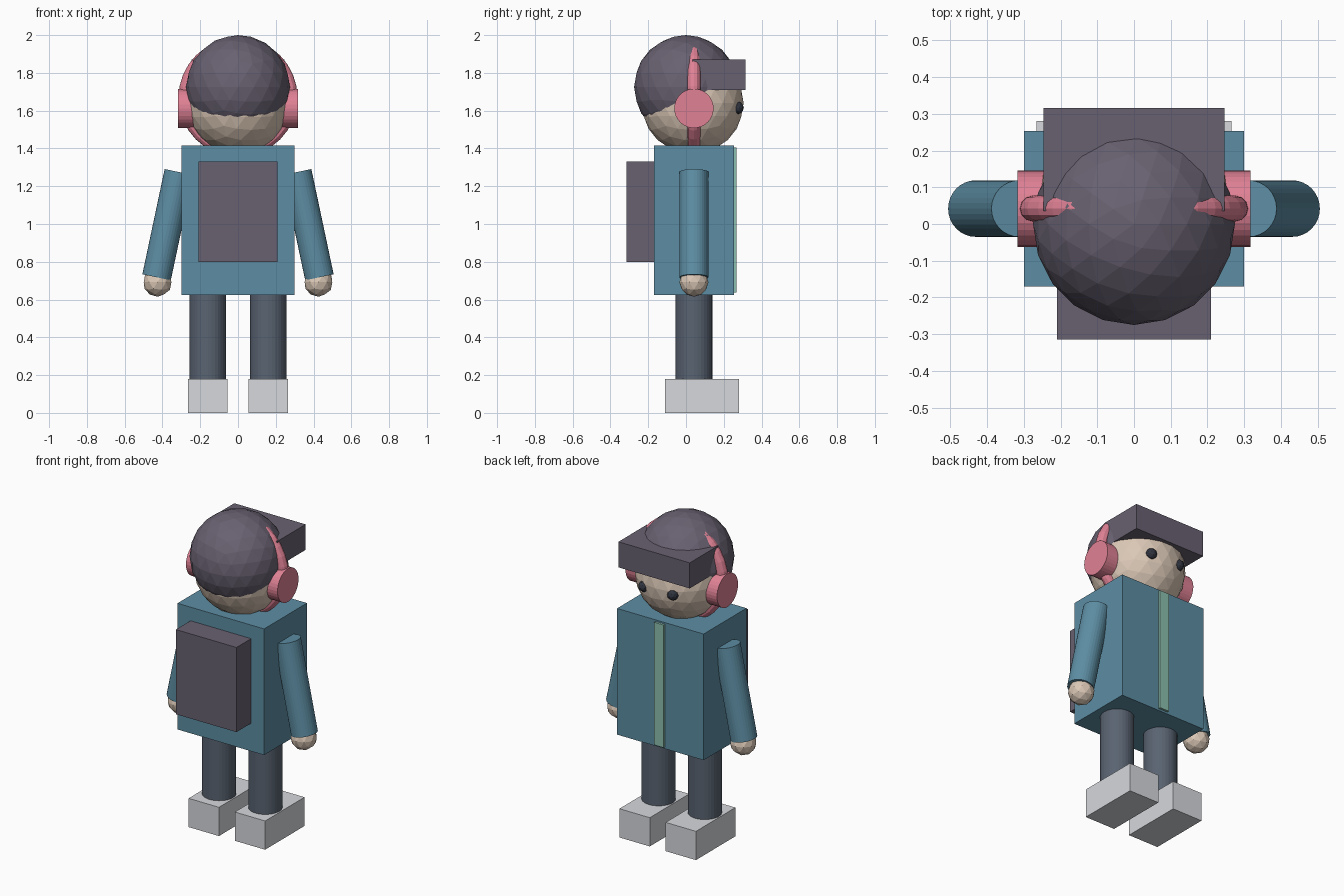
import bpy
from math import pi
from mathutils import Vector

if "Cube" in bpy.data.objects:
    bpy.data.objects.remove(bpy.data.objects["Cube"])

YC = 0.042  # depth of the body's centre line


def colour(name, r, g, b):
    m = bpy.data.materials.new(name)
    m.diffuse_color = (r, g, b, 1)
    m.use_nodes = True
    m.node_tree.nodes["Principled BSDF"].inputs["Base Color"].default_value = m.diffuse_color
    return m


TEAL = colour("teal", 0.11, 0.27, 0.37)
PLUM = colour("plum", 0.14, 0.12, 0.165)
SKIN = colour("skin", 0.71, 0.58, 0.47)
PINK = colour("pink", 0.74, 0.22, 0.30)
SLATE = colour("slate", 0.10, 0.125, 0.165)
DARK = colour("dark", 0.03, 0.035, 0.05)
MINT = colour("mint", 0.27, 0.53, 0.44)
PALE = colour("pale", 0.68, 0.69, 0.72)


def finish(name, mat):
    ob = bpy.context.object
    ob.name = name
    ob.data.materials.append(mat)
    return ob


def box(name, mat, x, y, z):
    """Box from (min, max) ranges."""
    r = (x, y, z)
    bpy.ops.mesh.primitive_cube_add(size=1, location=[(a + b) / 2 for a, b in r])
    ob = finish(name, mat)
    ob.scale = [b - a for a, b in r]
    return ob


def ball(name, mat, loc, r, sub):
    bpy.ops.mesh.primitive_ico_sphere_add(subdivisions=sub, radius=r, location=loc)
    return finish(name, mat)


def rod(name, mat, a, b, r):
    """Cylinder running from point a to point b."""
    a, b = Vector(a), Vector(b)
    d = b - a
    bpy.ops.mesh.primitive_cylinder_add(
        vertices=32, radius=r, depth=d.length, location=(a + b) / 2,
        rotation=d.to_track_quat('Z', 'Y').to_euler())
    return finish(name, mat)


# Torso, front zip strip and backpack
box("torso", TEAL, (-0.30, 0.30), (-0.17, 0.254), (0.625, 1.415))
box("zip_strip", MINT, (-0.033, 0.033), (0.24, 0.268), (0.637, 1.405))
box("backpack", PLUM, (-0.21, 0.21), (-0.315, -0.16), (0.80, 1.33))

# Head, with the cap as a second overlapping ball and a brim
ball("head", SKIN, (0, 0.035, 1.64), 0.27, 3)
ball("cap", PLUM, (0, 0, 1.725), 0.275, 3)
box("cap_brim", PLUM, (-0.247, 0.247), (0.035, 0.316), (1.71, 1.87))

# Headphone band: a full ring that sinks into cap and torso
bpy.ops.mesh.primitive_torus_add(
    major_radius=0.28, minor_radius=0.035, major_segments=32, minor_segments=12,
    location=(0, YC, 1.67), rotation=(pi / 2, 0, 0))
finish("headphone_band", PINK)

# Mirrored parts
for side, s in (("left", -1), ("right", 1)):
    rod(f"ear_cup_{side}", PINK, (s * 0.22, YC, 1.612), (s * 0.317, YC, 1.612), 0.104)
    ball(f"eye_{side}", DARK, (s * 0.10, 0.272, 1.615), 0.034, 2)
    rod(f"arm_{side}", TEAL, (s * 0.431, YC, 0.718), (s * 0.313, YC, 1.275), 0.077)
    ball(f"hand_{side}", SKIN, (s * 0.426, YC, 0.692), 0.077, 2)
    rod(f"leg_{side}", SLATE, (s * 0.16, YC, 0.15), (s * 0.16, YC, 0.65), 0.097)
    box(f"shoe_{side}", PALE, sorted((s * 0.055, s * 0.265)), (-0.11, 0.28), (0, 0.18))
